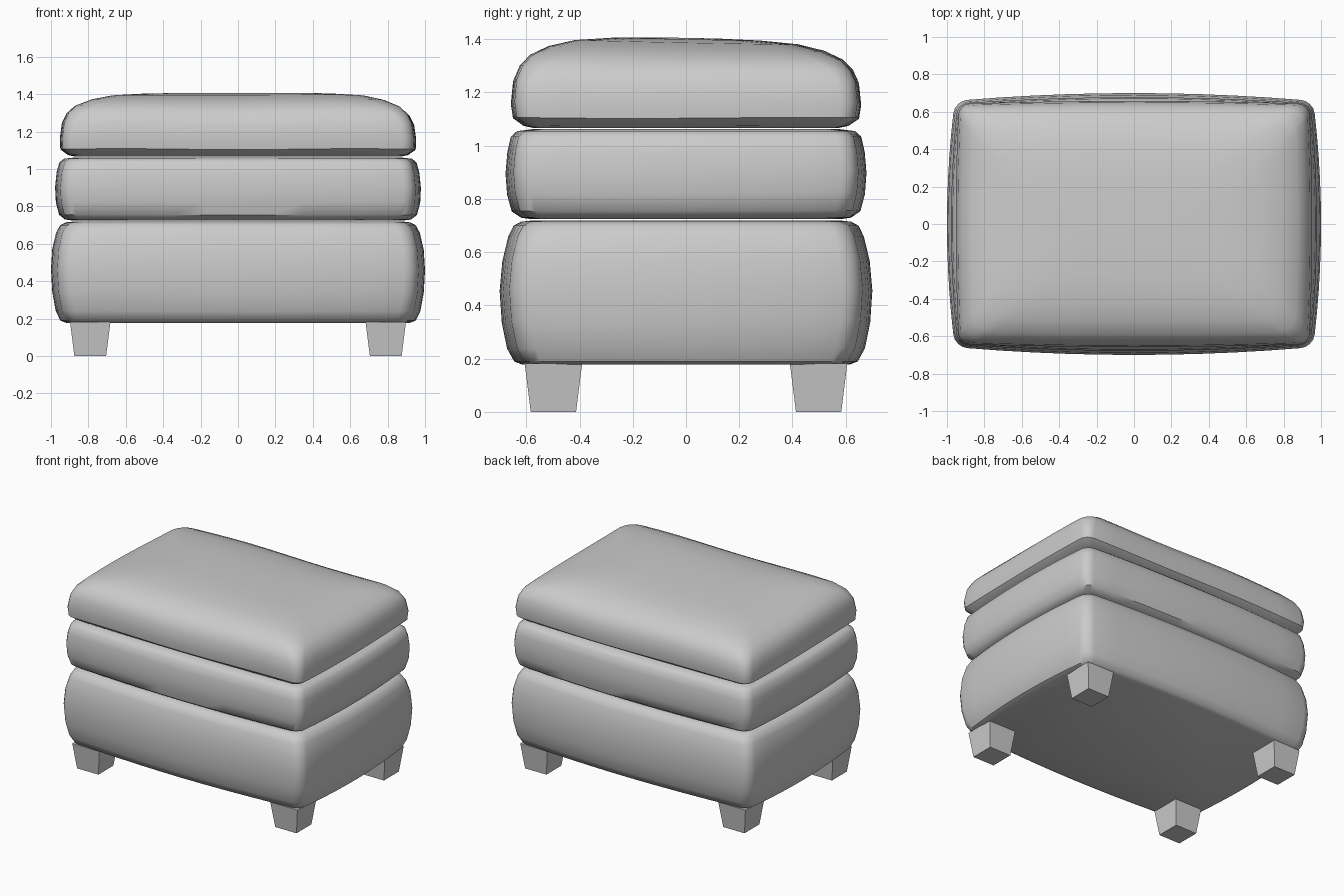
import bpy, bmesh, math
from mathutils import Vector

cube = bpy.data.objects.get("Cube")
if cube:
    bpy.data.objects.remove(cube, do_unlink=True)


def material(name, colour):
    mat = bpy.data.materials.new(name)
    mat.use_nodes = True
    mat.diffuse_color = colour
    mat.node_tree.nodes["Principled BSDF"].inputs["Base Color"].default_value = colour
    return mat


GREY = material("plain grey", (0.6, 0.6, 0.6, 1))


def finish(name, bm):
    bmesh.ops.recalc_face_normals(bm, faces=bm.faces)
    mesh = bpy.data.meshes.new(name)
    bm.to_mesh(mesh)
    bm.free()
    mesh.materials.append(GREY)
    obj = bpy.data.objects.new(name, mesh)
    bpy.context.collection.objects.link(obj)
    return obj


def outline(hx, hy, r, bow, arc=5, side=10):
    """Rounded rectangle whose sides bow outward in the middle."""
    corners = []
    for i, (sx, sy) in enumerate([(1, 1), (-1, 1), (-1, -1), (1, -1)]):
        for k in range(arc):
            a = math.pi / 2 * (i + k / (arc - 1))
            corners.append(Vector((sx * (hx - r) + r * math.cos(a),
                                   sy * (hy - r) + r * math.sin(a))))
    points = []
    for i, p in enumerate(corners):
        points.append(p)
        if i % arc == arc - 1:
            q = corners[(i + 1) % len(corners)]
            points += [p.lerp(q, k / side) for k in range(1, side)]
    return [(p.x * (1 - bow * (p.y / hy) ** 2 / hx),
             p.y * (1 - bow * (p.x / hx) ** 2 / hy)) for p in points]


def cushion(name, layers, bow, wave, tilt=0):
    """Loft outlines given as (z, half width, half depth, corner radius)."""
    bm = bmesh.new()
    rings = []
    low, high = layers[0][0], layers[-1][0]
    for z, hx, hy, r in layers:
        t = (z - low) / (high - low)
        ring = []
        for x, y in outline(hx, hy, r, bow):
            # soft upholstery ripple, strongest between the two flat ends
            ripple = wave * math.sin(math.pi * t) * math.sin(5 * x + 4 * y + 1)
            ring.append(bm.verts.new((x, y, z + ripple - tilt * t * (y + 0.1))))
        rings.append(ring)
    n = len(rings[0])
    for a, b in zip(rings, rings[1:]):
        for i in range(n):
            j = (i + 1) % n
            bm.faces.new((a[i], a[j], b[j], b[i]))
    bm.faces.new(rings[0])
    bm.faces.new(rings[-1])
    obj = finish(name, bm)
    bpy.ops.object.select_all(action='DESELECT')
    obj.select_set(True)
    bpy.context.view_layer.objects.active = obj
    bpy.ops.object.shade_smooth_by_angle(angle=math.radians(40))


# Tall base cushion
cushion("base_cushion", [
    (0.178, 0.92, 0.615, 0.05), (0.19, 0.95, 0.645, 0.06),
    (0.24, 0.975, 0.672, 0.07), (0.34, 0.993, 0.692, 0.07),
    (0.46, 1.0, 0.7, 0.07), (0.57, 0.993, 0.69, 0.07),
    (0.66, 0.972, 0.668, 0.07), (0.70, 0.95, 0.648, 0.07),
    (0.715, 0.92, 0.62, 0.06), (0.72, 0.87, 0.57, 0.05)], 0.042, 0.006)

# Middle cushion
cushion("middle_cushion", [
    (0.724, 0.88, 0.58, 0.05), (0.73, 0.925, 0.62, 0.06),
    (0.755, 0.957, 0.655, 0.06), (0.82, 0.974, 0.672, 0.06),
    (0.90, 0.978, 0.678, 0.06), (0.98, 0.97, 0.671, 0.06),
    (1.035, 0.955, 0.658, 0.06), (1.055, 0.93, 0.635, 0.06),
    (1.062, 0.87, 0.58, 0.05)], 0.034, 0.005)

# Domed seat cushion
cushion("seat_cushion", [
    (1.066, 0.87, 0.57, 0.05), (1.075, 0.91, 0.61, 0.05),
    (1.105, 0.95, 0.65, 0.06), (1.16, 0.953, 0.658, 0.06),
    (1.24, 0.942, 0.65, 0.07), (1.29, 0.918, 0.628, 0.08),
    (1.33, 0.875, 0.59, 0.10), (1.365, 0.79, 0.52, 0.12),
    (1.39, 0.68, 0.42, 0.14), (1.402, 0.52, 0.28, 0.14),
    (1.407, 0.3, 0.12, 0.08)], 0.016, 0.008, 0.02)

# Four tapered feet
for sx, side in ((1, "left"), (-1, "right")):
    for sy, end in ((-1, "front"), (1, "back")):
        bm = bmesh.new()
        bmesh.ops.create_cube(bm, size=1)
        for v in bm.verts:
            half = 0.108 if v.co.z > 0 else 0.085
            v.co = (sx * 0.79 + math.copysign(half, v.co.x),
                    sy * 0.498 + math.copysign(half, v.co.y),
                    0.182 if v.co.z > 0 else 0)
        finish(f"{end}_{side}_foot", bm)
